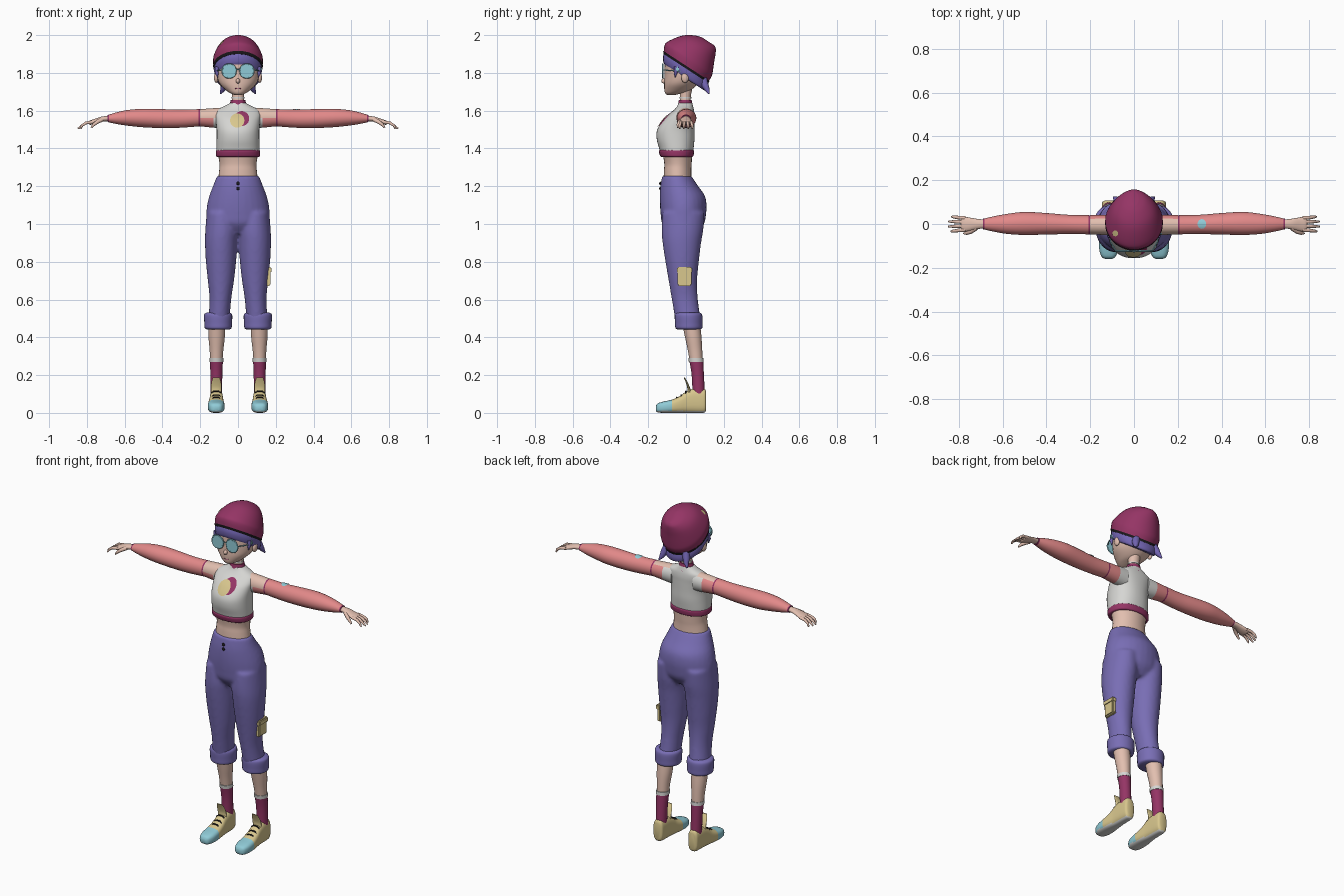
import bpy, bmesh, math
from mathutils import Vector

cube = bpy.data.objects.get("Cube")
if cube:
    bpy.data.objects.remove(cube, do_unlink=True)


def material(name, red, green, blue):
    mat = bpy.data.materials.new(name)
    mat.use_nodes = True
    mat.diffuse_color = (red, green, blue, 1)
    mat.node_tree.nodes["Principled BSDF"].inputs["Base Color"].default_value = (red, green, blue, 1)
    return mat


SKIN = material("skin", .76, .52, .43)
WHITE = material("shirt white", .67, .67, .65)
PINK = material("sleeve pink", .76, .25, .25)
MAROON = material("maroon", .30, .035, .13)
PURPLE = material("denim purple", .19, .155, .46)
HAIR = material("hair purple", .17, .13, .45)
YELLOW = material("pale yellow", .69, .57, .27)
CYAN = material("light cyan", .28, .60, .68)
BLACK = material("black", .012, .01, .012)


def finish(name, bm, mats, rule=None, fix_normals=True):
    """Turn a bmesh into a smooth object, colouring faces by a rule on centre and normal."""
    if fix_normals:
        bmesh.ops.recalc_face_normals(bm, faces=bm.faces)
    bm.normal_update()
    for face in bm.faces:
        face.smooth = True
        if rule:
            face.material_index = mats.index(rule(face.calc_center_median(), face.normal))
    mesh = bpy.data.meshes.new(name)
    bm.to_mesh(mesh)
    bm.free()
    for mat in mats:
        mesh.materials.append(mat)
    obj = bpy.data.objects.new(name, mesh)
    bpy.context.collection.objects.link(obj)
    return obj


def bridge(bm, rings):
    """Skin a list of vertex rings and cap both ends."""
    for low, high in zip(rings, rings[1:]):
        for i in range(len(low)):
            j = (i + 1) % len(low)
            bm.faces.new((low[i], low[j], high[j], high[i]))
    bm.faces.new(rings[0][::-1])
    bm.faces.new(rings[-1])


def smooth_keys(keys, steps):
    """Catmull-Rom interpolation through cross-section keys."""
    result = []
    for n in range(len(keys) - 1):
        around = [keys[max(0, min(len(keys) - 1, n + d))] for d in (-1, 0, 1, 2)]
        for step in range(steps):
            t = step / steps
            result.append([b + t * ((c - a) + t * ((2 * a - 5 * b + 4 * c - d)
                          + t * (3 * (b - c) + d - a))) / 2 for a, b, c, d in zip(*around)])
    return result + [keys[-1]]


def add_loft(bm, keys, axis="z", side=1, power=1.0, shear=0.0, steps=4, sides=28):
    """Each key: position along axis, then low/high limits in the two other directions."""
    rings = []
    for t, a0, a1, b0, b1 in smooth_keys(keys, steps):
        ring = []
        for n in range(sides):
            angle = math.tau * n / sides
            c, s = math.cos(angle), math.sin(angle)
            a = (a0 + a1) / 2 + (a1 - a0) / 2 * math.copysign(abs(c) ** power, c)
            b = (b0 + b1) / 2 + (b1 - b0) / 2 * math.copysign(abs(s) ** power, s)
            x, y, z = {"x": (t, a, b), "y": (a, t, b), "z": (a, b, t)}[axis]
            ring.append(bm.verts.new((x * side, y, z - shear * y)))
        rings.append(ring)
    bridge(bm, rings)


def loft(name, mats, keys, rule=None, **options):
    bm = bmesh.new()
    add_loft(bm, keys, **options)
    return finish(name, bm, mats if rule else [mats], rule)


def sym(*keys):
    """Expand (z, half width, front, back) keys centred on x."""
    return [(z, -w, w, front, back) for z, w, front, back in keys]


def tube(name, mat, points, radii, side=1, sides=10):
    bm = bmesh.new()
    points = [Vector((x * side, y, z)) for x, y, z in points]
    rings = []
    for n, point in enumerate(points):
        along = points[min(n + 1, len(points) - 1)] - points[max(n - 1, 0)]
        turn = along.to_track_quat("Z", "Y")
        radius = radii[n] if isinstance(radii, tuple) else radii
        rings.append([bm.verts.new(point + turn @ Vector((radius * math.cos(math.tau * k / sides),
                      radius * math.sin(math.tau * k / sides), 0))) for k in range(sides)])
    bridge(bm, rings)
    return finish(name, bm, [mat])


def ball(name, mat, centre, size):
    bm = bmesh.new()
    bmesh.ops.create_uvsphere(bm, u_segments=16, v_segments=10, radius=1)
    for v in bm.verts:
        v.co = Vector(centre) + v.co * Vector(size)
    return finish(name, bm, [mat])


def box(name, mat, centre, size):
    bm = bmesh.new()
    bmesh.ops.create_cube(bm, size=1)
    for v in bm.verts:
        v.co = Vector(centre) + v.co * Vector(size)
    bmesh.ops.bevel(bm, geom=bm.edges[:], offset=.006, segments=2, affect="EDGES")
    return finish(name, bm, [mat])


def decal(name, mat, target, u, v, radius, axis, lift):
    """Round patch laid onto a surface, from the front (y) or from the top (z)."""
    bm = bmesh.new()
    bmesh.ops.create_grid(bm, x_segments=12, y_segments=12, size=1)
    for vert in bm.verts:
        p, q = vert.co.x, vert.co.y
        p, q = (u + radius * p * math.sqrt(1 - q * q / 2), v + radius * q * math.sqrt(1 - p * p / 2))
        vert.co = (p, -.5, q) if axis == "y" else (p, q, 2.5)
    obj = finish(name, bm, [mat], fix_normals=False)
    wrap = obj.modifiers.new("lay on surface", "SHRINKWRAP")
    wrap.target, wrap.offset = target, lift
    wrap.wrap_method, wrap.wrap_mode = "PROJECT", "ABOVE_SURFACE"
    wrap.use_project_y, wrap.use_project_z = axis == "y", axis == "z"
    wrap.use_positive_direction, wrap.use_negative_direction = axis == "y", axis == "z"


# Torso
shirt = loft("shirt", WHITE, sym((1.36, .113, -.133, .035), (1.4, .114, -.142, .04),
             (1.45, .113, -.155, .045), (1.5, .113, -.152, .045), (1.55, .118, -.12, .045),
             (1.58, .121, -.09, .045), (1.605, .11, -.062, .042), (1.625, .07, -.046, .037),
             (1.64, .043, -.04, .033)), power=.9, sides=40)
loft("shirt_hem", MAROON, sym((1.356, .112, -.132, .035), (1.362, .117, -.138, .04),
     (1.385, .117, -.144, .043), (1.392, .112, -.138, .038)), power=.9)
loft("waist", SKIN, sym((1.2, .11, -.12, .03), (1.28, .1, -.117, .028),
     (1.32, .098, -.115, .03), (1.38, .108, -.125, .033)))
loft("collar", MAROON, sym((1.615, .05, -.048, .04), (1.635, .043, -.042, .034), (1.657, .039, -.038, .03)))
loft("neck", SKIN, sym((1.63, .034, -.034, .026), (1.68, .032, -.032, .026), (1.74, .036, -.03, .04)))
loft("choker", WHITE, sym((1.664, .034, -.035, .029), (1.672, .034, -.035, .029)))
decal("emblem_back", MAROON, shirt, .02, 1.557, .039, "y", .002)
decal("emblem_disc", YELLOW, shirt, -.004, 1.545, .037, "y", .005)

# Trousers: hips and both legs fused into one smooth skin
bm = bmesh.new()
add_loft(bm, sym((.95, .1, -.09, .06), (1, .163, -.126, .096), (1.05, .168, -.134, .106),
         (1.1, .164, -.138, .109), (1.15, .152, -.139, .1), (1.2, .133, -.136, .065),
         (1.255, .112, -.126, .028)))
for side in (1, -1):
    add_loft(bm, [(.48, .045, .158, -.055, .08), (.6, .036, .151, -.075, .063),
             (.7, .021, .16, -.092, .059), (.8, .01, .17, -.109, .068), (.9, .003, .175, -.124, .08),
             (.97, -.002, .173, -.129, .092), (1.06, .01, .165, -.125, .098)], side=side)
trousers = finish("trousers", bm, [PURPLE])
remesh = trousers.modifiers.new("fuse", "REMESH")
remesh.mode, remesh.voxel_size, remesh.use_smooth_shade = "VOXEL", .009, True
soften = trousers.modifiers.new("soften", "SMOOTH")
soften.iterations = 6
for z in (1.215, 1.188):
    ball("trouser_button", BLACK, (0, -.137, z), (.009, .005, .009))
box("leg_pocket", YELLOW, (.16, -.008, .72), (.026, .074, .094))
box("leg_pocket_flap", YELLOW, (.163, -.008, .756), (.03, .08, .032))


# Arms, hands, lower legs and shoes, both sides
def sleeve_colour(centre, normal):
    x = abs(centre.x)
    if .2 < x < .208 or x > .684:
        return MAROON
    if x < .2 and centre.z > 1.565 and centre.y < .025:
        return SKIN
    return WHITE if x < .13 else PINK


def shoe_colour(centre, normal):
    if normal.z < -.6 or centre.z < .008:
        return WHITE
    return CYAN if centre.y < -.075 else YELLOW


for side, label in ((1, "left_"), (-1, "right_")):
    arm = loft(label + "sleeve", [SKIN, WHITE, PINK, MAROON], [
        (.07, -.05, .042, 1.505, 1.617), (.13, -.05, .042, 1.51, 1.613), (.2, -.047, .04, 1.517, 1.608),
        (.208, -.047, .04, 1.517, 1.608), (.3, -.046, .042, 1.51, 1.605), (.4, -.048, .05, 1.508, 1.608),
        (.5, -.05, .055, 1.512, 1.61), (.58, -.045, .046, 1.52, 1.604), (.64, -.035, .035, 1.529, 1.592),
        (.683, -.025, .025, 1.538, 1.579), (.69, -.024, .024, 1.539, 1.578)],
        sleeve_colour, axis="x", side=side)
    if side > 0:
        decal("sleeve_patch", CYAN, arm, .31, 0, .02, "z", .004)
    loft(label + "palm", SKIN, [(.67, -.018, .018, 1.546, 1.574), (.72, -.024, .024, 1.541, 1.569),
         (.76, -.033, .031, 1.53, 1.556), (.782, -.034, .034, 1.525, 1.549),
         (.79, -.03, .03, 1.53, 1.544)], axis="x", side=side)
    for y, tip in ((-.027, .835), (-.009, .848), (.009, .846), (.027, .832)):
        tube(label + "finger", SKIN, [(.77, y, 1.54), (.805, y * 1.1, 1.535), (.825, y * 1.2, 1.522),
             (tip, y * 1.25, 1.505)], (.009, .008, .007, .004), side)
    tube(label + "thumb", SKIN, [(.72, -.018, 1.552), (.745, -.035, 1.54), (.765, -.042, 1.525),
         (.777, -.043, 1.51)], (.011, .01, .008, .004), side)

    loft(label + "trouser_cuff", PURPLE, [(.442, .045, .165, -.045, .075), (.45, .034, .176, -.056, .086),
         (.475, .032, .178, -.058, .087), (.51, .03, .18, -.06, .087), (.525, .034, .176, -.056, .082),
         (.532, .045, .163, -.045, .07)], side=side)
    loft(label + "shin", SKIN, [(.26, .083, .147, .022, .088), (.33, .078, .15, .01, .086),
         (.4, .07, .156, -.005, .082), (.47, .068, .158, -.02, .075)], side=side)
    loft(label + "sock", MAROON, [(.09, .085, .145, .035, .1), (.2, .083, .146, .03, .095),
         (.275, .08, .149, .018, .091)], side=side)
    loft(label + "sock_trim", WHITE, [(.27, .078, .15, .015, .093), (.29, .078, .15, .012, .092)], side=side)
    loft(label + "shoe", [YELLOW, CYAN, WHITE], [
        (-.16, .1, .13, .012, .035), (-.15, .085, .147, .003, .05), (-.12, .073, .158, 0, .06),
        (-.075, .071, .16, 0, .07), (-.03, .075, .155, 0, .09), (0, .078, .151, 0, .113),
        (.04, .08, .149, 0, .128), (.08, .082, .147, 0, .128), (.1, .085, .144, .003, .125),
        (.107, .095, .134, .015, .112)], shoe_colour, axis="y", side=side, power=.7)
    loft(label + "shoe_tongue", YELLOW, [(.1, .087, .143, .005, .03), (.13, .087, .143, .007, .022),
         (.16, .089, .141, -.001, .01), (.187, .097, .133, -.012, -.006)], side=side)
    for y, z in ((-.05, .083), (-.025, .096), (0, .116)):
        tube(label + "lace", BLACK, [(.09, y, z - .012), (.103, y, z - .001), (.127, y, z - .001),
             (.14, y, z - .012)], .004, side)

    # Ears, hair flicks and glasses halves
    ball(label + "ear", SKIN, (.115 * side, -.005, 1.775), (.012, .02, .028))
    tube(label + "hair_flick", HAIR, [(.06, .09, 1.765), (.073, .1, 1.735), (.08, .112, 1.712),
         (.093, .122, 1.69)], (.022, .02, .014, .004), side)
    tube(label + "side_lock", HAIR, [(.108, -.05, 1.83), (.113, -.055, 1.8), (.108, -.058, 1.775)],
         (.014, .01, .002), side)
    loft(label + "lens", CYAN, [(-.126, .011, .083, 1.774, 1.846), (-.12, .011, .083, 1.774, 1.846)],
         axis="y", side=side, steps=1)
    rim = [(.047 + .037 * math.cos(math.tau * n / 24), -.123, 1.81 + .037 * math.sin(math.tau * n / 24))
           for n in range(25)]
    tube(label + "lens_rim", CYAN, rim, .004, side, 8)
    tube(label + "glasses_temple", CYAN, [(.083, -.121, 1.815), (.108, -.08, 1.813), (.12, -.01, 1.805)], .003, side)

# Head
loft("head", SKIN, sym((1.683, .018, -.098, -.06), (1.69, .036, -.108, -.03), (1.705, .06, -.114, .02),
     (1.74, .096, -.116, .06), (1.78, .112, -.114, .085), (1.83, .116, -.114, .1),
     (1.88, .112, -.11, .1), (1.91, .09, -.09, .08)))
ball("nose", SKIN, (0, -.115, 1.757), (.011, .016, .013))
tube("mouth", MAROON, [(-.016, -.1125, 1.718), (0, -.1145, 1.716), (.016, -.1125, 1.718)], .002)
tube("glasses_bridge", CYAN, [(-.012, -.123, 1.815), (0, -.125, 1.82), (.012, -.123, 1.815)], .003)
box("hair_clip", CYAN, (.121, -.045, 1.82), (.014, .018, .026))

# Tilted hair cap and beanie
loft("hair", HAIR, sym((1.77, .112, -.113, .105), (1.78, .12, -.12, .115), (1.805, .126, -.122, .12),
     (1.835, .126, -.115, .117)), shear=.65)
loft("beanie_band", BLACK, sym((1.823, .128, -.119, .119), (1.838, .132, -.121, .124)), shear=.65)
beanie = loft("beanie", MAROON, sym((1.833, .13, -.118, .12), (1.87, .132, -.114, .136),
              (1.9, .128, -.099, .142), (1.96, .108, -.045, .15), (2, .085, 0, .156),
              (2.03, .052, .05, .158), (2.043, .018, .085, .15)), shear=.65, sides=36)
decal("beanie_badge", YELLOW, beanie, -.083, -.042, .013, "z", .004)

# Shading
bpy.ops.object.select_all(action="DESELECT")
for obj in bpy.context.scene.objects:
    if obj.type == "MESH":
        obj.select_set(True)
        bpy.context.view_layer.objects.active = obj
bpy.ops.object.shade_smooth_by_angle(angle=math.radians(50))
